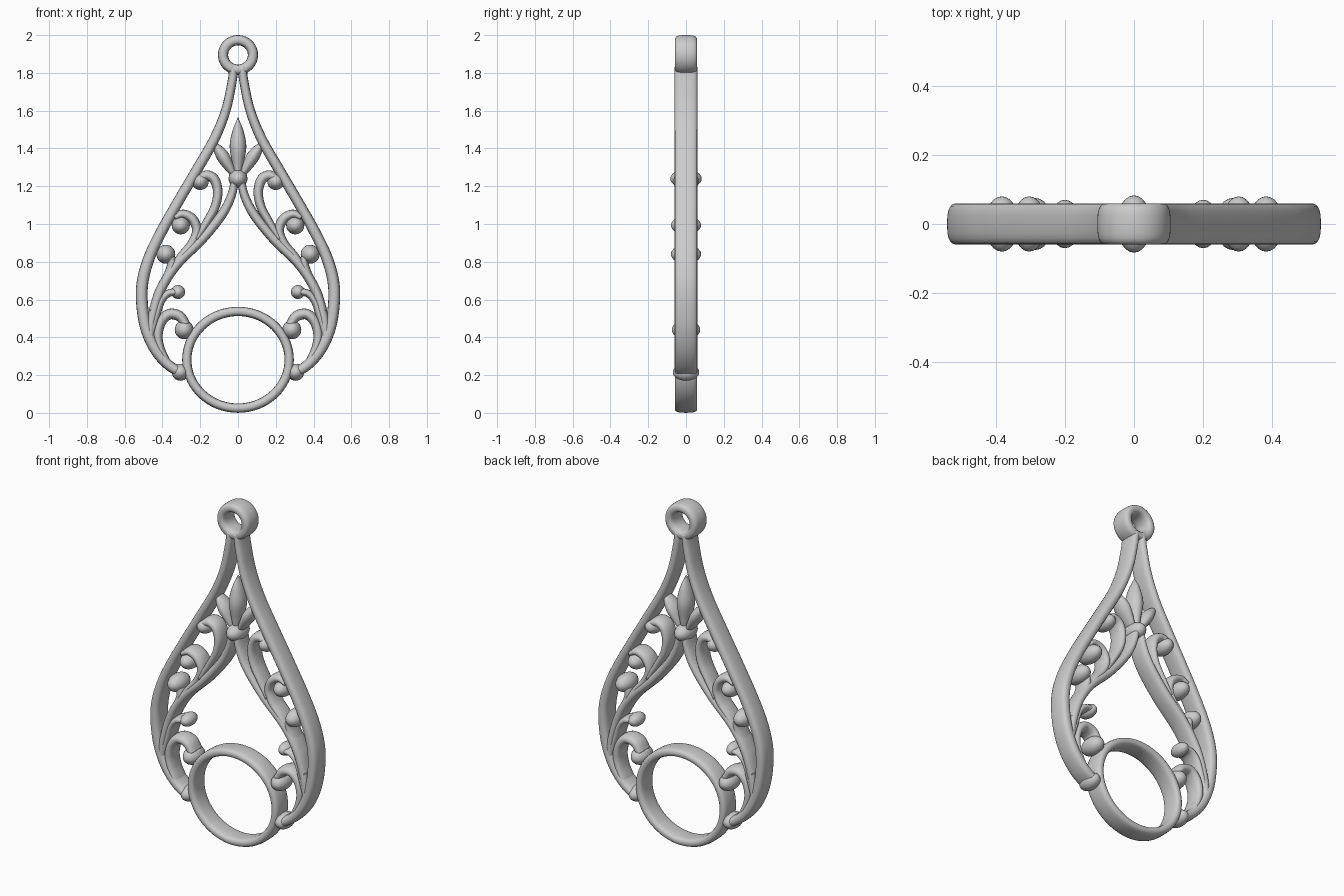
import bpy, bmesh, math
from mathutils import Vector

if "Cube" in bpy.data.objects:
    bpy.data.objects.remove(bpy.data.objects["Cube"])

SIDES = 20


def spline(pts, steps=8):
    # Catmull-Rom through the control tuples (x, z, half width)
    v = [Vector(p) for p in pts]
    v = [2 * v[0] - v[1]] + v + [2 * v[-1] - v[-2]]
    out = []
    for i in range(1, len(v) - 2):
        a, b, c, d = v[i - 1:i + 3]
        for k in range(steps):
            t = k / steps
            out.append(0.5 * (2 * b + (c - a) * t + (2 * a - 5 * b + 4 * c - d) * t * t
                              + (3 * b - a - 3 * c + d) * t ** 3))
    return out + [v[-2]]


def finish(name, bm, mirror):
    bmesh.ops.recalc_face_normals(bm, faces=bm.faces)
    me = bpy.data.meshes.new(name)
    bm.to_mesh(me)
    bm.free()
    for p in me.polygons:
        p.use_smooth = True
    ob = bpy.data.objects.new(name, me)
    bpy.context.collection.objects.link(ob)
    if mirror:
        m = ob.modifiers.new("mirror", 'MIRROR')
        m.use_mirror_merge = False
    return ob


def sweep(name, path, depth=0.058, power=2.6, closed=False, mirror=True, leaf=False):
    # rounded section swept along a path in the XZ plane
    bm = bmesh.new()
    n = len(path)
    wmax = max(p[2] for p in path)
    rings = []
    for i, p in enumerate(path):
        a = path[(i - 1) % n] if closed else path[max(i - 1, 0)]
        b = path[(i + 1) % n] if closed else path[min(i + 1, n - 1)]
        t = Vector((b[0] - a[0], b[1] - a[1])).normalized()
        w = max(p[2], 0.001)
        d = depth * (w / wmax) ** 0.7 if leaf else depth
        ring = []
        for k in range(SIDES):
            ang = 2 * math.pi * k / SIDES
            c, s = math.cos(ang), math.sin(ang)
            u = math.copysign(abs(c) ** (2 / power), c) * w
            y = math.copysign(abs(s) ** (2 / power), s) * d
            ring.append(bm.verts.new((p[0] - t.y * u, y, p[1] + t.x * u)))
        rings.append(ring)
    for i in range(n if closed else n - 1):
        r, q = rings[i], rings[(i + 1) % n]
        for k in range(SIDES):
            j = (k + 1) % SIDES
            bm.faces.new((r[k], r[j], q[j], q[k]))
    if not closed:
        bm.faces.new(rings[0])
        bm.faces.new(rings[-1])
    return finish(name, bm, mirror)


def bead(name, x, z, r, depth, mirror=True):
    bm = bmesh.new()
    bmesh.ops.create_uvsphere(bm, u_segments=24, v_segments=16, radius=1)
    for v in bm.verts:
        v.co = Vector((x + v.co.x * r, v.co.y * depth, z + v.co.z * r))
    return finish(name, bm, mirror)


def ellipse(z, rx, rz, w):
    return [(rx * math.cos(a), z + rz * math.sin(a), w)
            for a in (2 * math.pi * i / 72 for i in range(72))]


# hanging loop and lower stone ring
sweep("hanging_loop", ellipse(1.895, 0.079, 0.078, 0.027), 0.059, 3, True, False)
sweep("stone_ring", ellipse(0.281, 0.271, 0.256, 0.0245), 0.059, 3, True, False)

# teardrop outer frame
sweep("outer_frame", spline([
    (.022, 1.83, .024), (.032, 1.75, .024), (.065, 1.6, .025), (.125, 1.45, .027),
    (.21, 1.3, .028), (.31, 1.13, .028), (.40, .97, .029), (.467, .83, .03),
    (.504, .70, .031), (.508, .58, .031), (.487, .45, .031), (.44, .34, .03),
    (.375, .26, .028), (.305, .212, .026)]), 0.06, 2.8)

# inner arch
sweep("inner_arch", spline([
    (.015, 1.24, .02), (.035, 1.15, .023), (.085, 1.05, .025), (.19, .92, .026),
    (.325, .785, .026), (.41, .65, .026), (.455, .5, .025), (.465, .4, .022)]))

# curled scrolls
scrolls = {
    "upper_scroll": [(.205, 1.24, .022), (.165, 1.257, .027), (.125, 1.235, .027),
                     (.107, 1.17, .025), (.122, 1.09, .024), (.165, 1.01, .022), (.22, .92, .018)],
    "middle_scroll": [(.335, 1.035, .018), (.29, 1.052, .024), (.24, 1.025, .026),
                      (.218, .965, .025), (.245, .895, .024), (.31, .82, .02), (.36, .74, .016)],
    "lower_scroll": [(.365, .84, .024), (.35, .79, .025), (.375, .72, .024),
                     (.42, .64, .022), (.455, .54, .018)],
    "side_sprig": [(.32, .64, .02), (.37, .632, .02), (.408, .59, .021),
                   (.435, .51, .022), (.46, .42, .02)],
    "ring_scroll": [(.275, .465, .024), (.31, .512, .028), (.365, .522, .028),
                    (.408, .48, .027), (.425, .41, .026), (.41, .34, .022), (.37, .265, .016)],
}
for name, pts in scrolls.items():
    sweep(name, spline(pts), 0.054, 2.3)

# beads on scroll tips and joints
for name, x, z, r, d in [
        ("upper_bead", .2, 1.225, .045, .07), ("middle_bead", .303, .993, .048, .08),
        ("lower_bead", .382, .84, .05, .08), ("sprig_bead", .317, .64, .037, .06),
        ("ring_bead", .285, .44, .05, .075), ("frame_end_bead", .305, .215, .045, .07)]:
    bead(name, x, z, r, d)
bead("centre_bead", 0, 1.24, .05, .083, False)

# three-leaf bud
sweep("centre_leaf", spline([(0, 1.25, .018), (0, 1.32, .03), (0, 1.41, .044),
                             (0, 1.49, .03), (0, 1.565, .001)]), 0.057, 2, False, False, True)
sweep("side_leaf", spline([(.015, 1.25, .014), (.045, 1.3, .026), (.078, 1.355, .034),
                           (.108, 1.4, .024), (.135, 1.44, .001)]), 0.052, 2, leaf=True)
